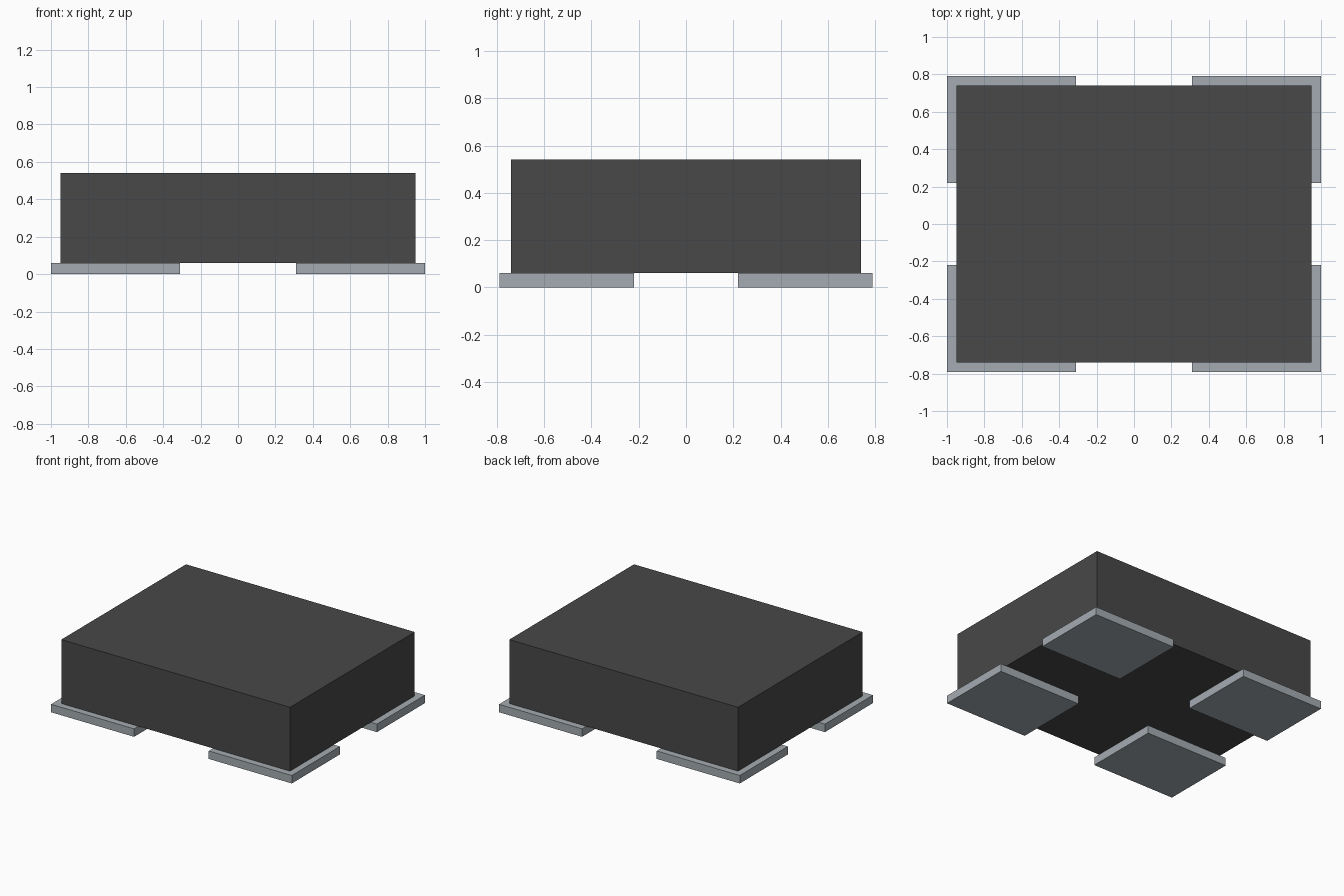
import bpy
import bmesh
from mathutils import Matrix, Vector

cube = bpy.data.objects.get("Cube")
if cube:
    bpy.data.objects.remove(cube, do_unlink=True)


def make_material(name, rgb):
    mat = bpy.data.materials.new(name)
    mat.use_nodes = True
    color = (*rgb, 1.0)
    mat.diffuse_color = color
    mat.node_tree.nodes["Principled BSDF"].inputs["Base Color"].default_value = color
    return mat


def make_box(name, low, high, mat):
    """Axis-aligned box between two opposite corners."""
    low, high = Vector(low), Vector(high)
    center = (low + high) / 2
    bm = bmesh.new()
    bmesh.ops.create_cube(bm, size=1.0, matrix=Matrix.Diagonal((*(high - low), 1.0)))
    mesh = bpy.data.meshes.new(name)
    bm.to_mesh(mesh)
    bm.free()
    mesh.materials.append(mat)
    obj = bpy.data.objects.new(name, mesh)
    obj.location = center
    bpy.context.collection.objects.link(obj)
    return obj


charcoal = make_material("charcoal", (0.065, 0.065, 0.065))
silver = make_material("silver grey", (0.37, 0.41, 0.44))

PAD_TOP = 0.06

# Main block resting on the pads
make_box("body", (-0.95, -0.74, PAD_TOP), (0.95, 0.74, 0.54), charcoal)

# Four corner contact pads, sticking out slightly past the body
for side, sx in (("left", 1), ("right", -1)):
    for end, sy in (("front", -1), ("back", 1)):
        xs = sorted((sx * 0.31, sx * 1.0))
        ys = sorted((sy * 0.22, sy * 0.79))
        make_box(f"{end}_{side}_pad", (xs[0], ys[0], 0.0), (xs[1], ys[1], PAD_TOP), silver)
